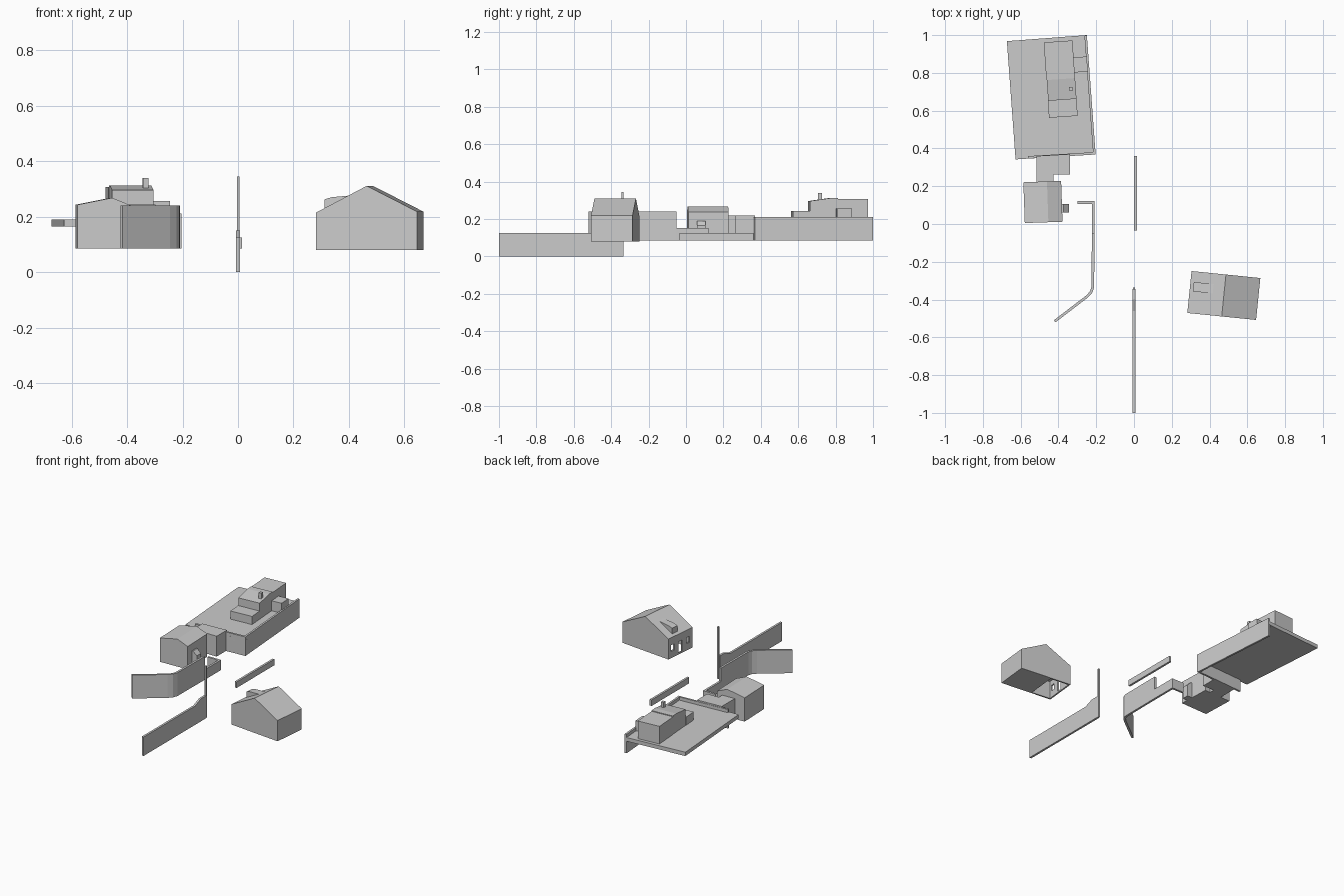
import bpy, bmesh
from math import radians
from mathutils import Matrix, Vector

if "Cube" in bpy.data.objects:
    bpy.data.objects.remove(bpy.data.objects["Cube"])


def extrude(name, pts, vec):
    """Solid made by sweeping a closed planar polygon along vec."""
    bm = bmesh.new()
    f = bm.faces.new([bm.verts.new(p) for p in pts])
    r = bmesh.ops.extrude_face_region(bm, geom=[f], use_keep_orig=True)
    bmesh.ops.translate(bm, vec=vec,
                        verts=[v for v in r['geom'] if isinstance(v, bmesh.types.BMVert)])
    bmesh.ops.recalc_face_normals(bm, faces=bm.faces)
    me = bpy.data.meshes.new(name)
    bm.to_mesh(me)
    bm.free()
    ob = bpy.data.objects.new(name, me)
    bpy.context.collection.objects.link(ob)
    return ob


def slab(name, plan, z0, z1):
    return extrude(name, [(x, y, z0) for x, y in plan], (0, 0, z1 - z0))


def box(name, x0, x1, y0, y1, z0, z1):
    return slab(name, [(x0, y0), (x1, y0), (x1, y1), (x0, y1)], z0, z1)


def gable(name, prof, y0, y1):
    return extrude(name, [(x, y0, z) for x, z in prof], (0, y1 - y0, 0))


def side(name, prof, x0, x1):
    return extrude(name, [(x0, y, z) for y, z in prof], (x1 - x0, 0, 0))


def ribbon(name, path, t, z0, z1):
    """Upright wall of thickness t that follows a plan path."""
    P = [Vector(p) for p in path]
    left, right = [], []
    for i, p in enumerate(P):
        ds = []
        if i:
            ds.append((p - P[i - 1]).normalized())
        if i < len(P) - 1:
            ds.append((P[i + 1] - p).normalized())
        d = sum(ds, Vector((0, 0))).normalized()
        n = Vector((-d.y, d.x))
        w = t / 2 / max(0.3, d.dot(ds[0]))
        left.append(p + n * w)
        right.append(p - n * w)
    return slab(name, left + right[::-1], z0, z1)


def place(objs, x, y, deg):
    m = Matrix.Translation((x, y, 0)) @ Matrix.Rotation(radians(deg), 4, 'Z')
    for o in objs:
        o.data.transform(m)


def cut(target, cutter):
    m = target.modifiers.new("cut", 'BOOLEAN')
    m.operation = 'DIFFERENCE'
    m.solver = 'EXACT'
    m.object = cutter
    cutter.hide_render = True
    cutter.hide_viewport = True


# Boundary walls in the middle, with a tall post
side("front_boundary_wall", [(-1, 0), (-.345, 0), (-.345, .15), (-.40, .15),
                             (-.46, .125), (-1, .125)], -.007, .007)
box("tall_post", -.004, .006, -.346, -.335, 0, .345)
box("rear_boundary_wall", .001, .015, -.035, .36, .085, .125)

# Curved yard wall with a lower return
ribbon("curved_yard_wall", [(-.42, -.515), (-.25, -.385), (-.228, -.362),
                            (-.218, -.335), (-.216, -.05)], .014, .085, .24)
ribbon("low_yard_wall", [(-.216, -.05), (-.216, .114), (-.30, .114)], .014, .085, .152)

# Gabled house on the right
hx, hy = .183, .1115
house = gable("gabled_house", [(-hx, .08), (hx, .08), (hx, .218), (0, .311), (-hx, .215)], -hy, hy)
dormer = gable("dormer", [(-.165, .215), (-.165, .262), (-.14, .27), (-.075, .276), (-.04, .285),
                          (-.06, .25)], .005, .055)
cutters = [box("room_cutter", -hx + .01, -.04, -hy + .01, hy - .01, .05, .2)]
for i, (y, w, z0, z1) in enumerate([(-.07, .015, .125, .165), (0, .017, .09, .165),
                                    (.07, .015, .125, .165)]):
    cutters.append(box(f"opening_cutter_{i}", -hx - .02, -hx + .03, y - w, y + w, z0, z1))
for c in cutters:
    cut(house, c)
place([house, dormer] + cutters, .4755, -.3785, -5.8)

# Small gabled outbuilding with a sloped porch, and its link block
hut = gable("outbuilding", [(-.1, .085), (.1, .085), (.1, .237), (.025, .268), (-.1, .243)],
            -.108, .108)
place([hut], -.482, .1165, 2)
gable("sloped_porch", [(-.39, .085), (-.345, .085), (-.345, .165), (-.372, .19), (-.39, .19)],
      .06, .105)
slab("link_block", [(-.515, .22), (-.425, .22), (-.425, .262), (-.34, .262),
                    (-.34, .37), (-.515, .36)], .085, .22)

# Raised terrace slab with retaining walls on the east and south
sw, se, ne, nw = (-.627, .342), (-.203, .368), (-.25, 1.0), (-.673, .968)
slab("terrace_slab", [sw, se, ne, nw], .165, .19)
ribbon("retaining_wall", [(-.56, .353), (-.21, .374), (-.256, .999)], .013, .085, .211)

# Terrace house: rear block, sloped-roof front block, low bays and chimney
main = box("terrace_house_rear", -.076, .076, .04, .2, .185, .307)
front = side("terrace_house_front", [(-.11, .185), (.04, .185), (.04, .312), (.0, .312),
                                     (-.11, .296)], -.074, .076)
bay = box("front_bay", -.076, .076, -.2, -.11, .185, .244)
lean = box("side_bay", .076, .146, .03, .11, .185, .256)
chimney = box("chimney", .041, .06, -.065, -.045, .28, .34)
place([main, front, bay, lean, chimney], -.388, .767, 4)
